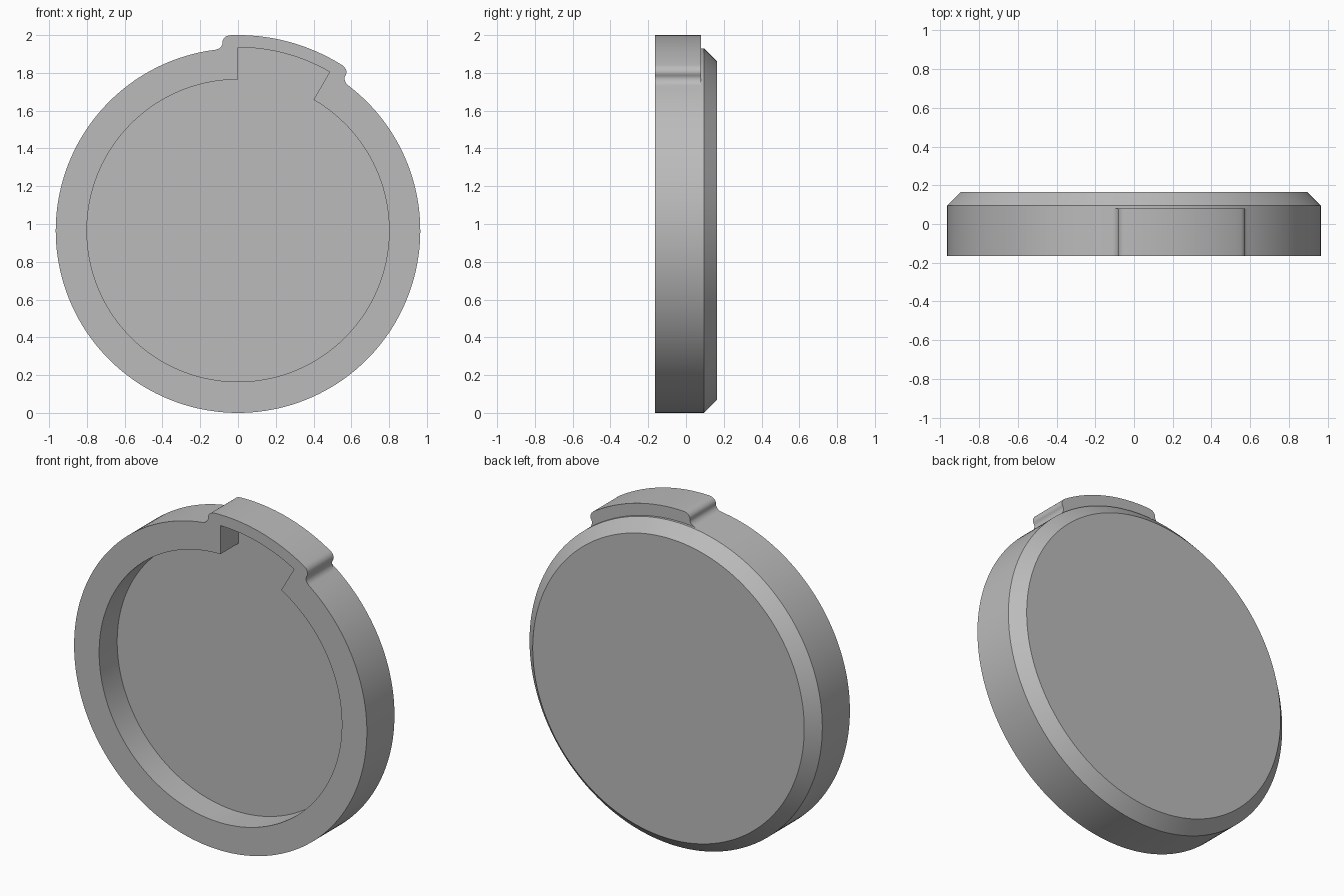
import bpy
import bmesh
from math import sin, cos, radians, pi

if "Cube" in bpy.data.objects:
    bpy.data.objects.remove(bpy.data.objects["Cube"])

R, TAB_R, BACK_R = 0.965, 1.035, 0.895        # disc, raised tab, chamfered back
POCKET_R, NOTCH_R, NOTCH_END = 0.8, 0.97, 30  # front pocket and its notch
FRONT, FLOOR, TAB_BACK, CHAMFER, BACK = -0.165, 0.005, 0.08, 0.095, 0.165
STEPS = 8


def spread(a, b, n):
    return [a + (b - a) * i / n for i in range(n + 1)]


# Outline as (angle clockwise from the top, radius), with S-shaped tab shoulders
half, mid = 2.5, (R + TAB_R) / 2
quarter = spread(0, pi / 2, STEPS)
shoulder = [(-7.2 + half * sin(t), R + (mid - R) * (1 - cos(t))) for t in quarter]
shoulder += [(-4.7 + half * (1 - cos(t)), mid + (TAB_R - mid) * sin(t)) for t in quarter[1:]]
far_shoulder = [(NOTCH_END - a, r) for a, r in reversed(shoulder)]
outline = shoulder + [(a, TAB_R) for a in spread(-2.2, 32.2, 24)[1:-1]] + far_shoulder
outline += [(a, R) for a in spread(37.2, 352.8, 160)[1:-1]]

# Pocket outline with the radial-sided notch
pocket = [(a, NOTCH_R) for a in spread(0, NOTCH_END, 20)]
pocket += [(a, POCKET_R) for a in spread(NOTCH_END, 360, 160)]

bm = bmesh.new()


def ring(points, y, radius=None):
    verts = []
    for a, r in points:
        r = radius or r
        verts.append(bm.verts.new((r * sin(radians(a)), y, R + r * cos(radians(a)))))
    return verts


def bridge(a, b):
    for i in range(len(a)):
        j = (i + 1) % len(a)
        bm.faces.new((a[i], a[j], b[j], b[i]))


# Outer wall, tab ledge, rim and back chamfer
rings = [ring(outline, FRONT), ring(outline, TAB_BACK), ring(outline, TAB_BACK, R),
         ring(outline, CHAMFER, R), ring(outline, BACK, BACK_R)]
for a, b in zip(rings, rings[1:]):
    bridge(a, b)
bm.faces.new(rings[-1])

# Pocket wall and floor
lip, floor = ring(pocket, FRONT), ring(pocket, FLOOR)
bridge(lip, floor)
bm.faces.new(floor)

# Flat front rim between the outline and the pocket
rim_edges = [bm.edges.get((loop[i - 1], loop[i])) for loop in (rings[0], lip)
             for i in range(len(loop))]
bmesh.ops.triangle_fill(bm, use_beauty=True, use_dissolve=False, edges=rim_edges)
bmesh.ops.remove_doubles(bm, verts=bm.verts[:], dist=0.0001)
bmesh.ops.recalc_face_normals(bm, faces=bm.faces[:])

mesh = bpy.data.meshes.new("round_cap")
bm.to_mesh(mesh)
bm.free()
cap = bpy.data.objects.new("round_cap", mesh)
bpy.context.collection.objects.link(cap)

# Plain grey finish
grey = bpy.data.materials.new("plain_grey")
grey.use_nodes = True
colour = (0.5, 0.5, 0.5, 1)
grey.diffuse_color = colour
grey.node_tree.nodes["Principled BSDF"].inputs["Base Color"].default_value = colour
mesh.materials.append(grey)

bpy.ops.object.select_all(action="DESELECT")
cap.select_set(True)
bpy.context.view_layer.objects.active = cap
bpy.ops.object.shade_smooth_by_angle(angle=radians(30))
